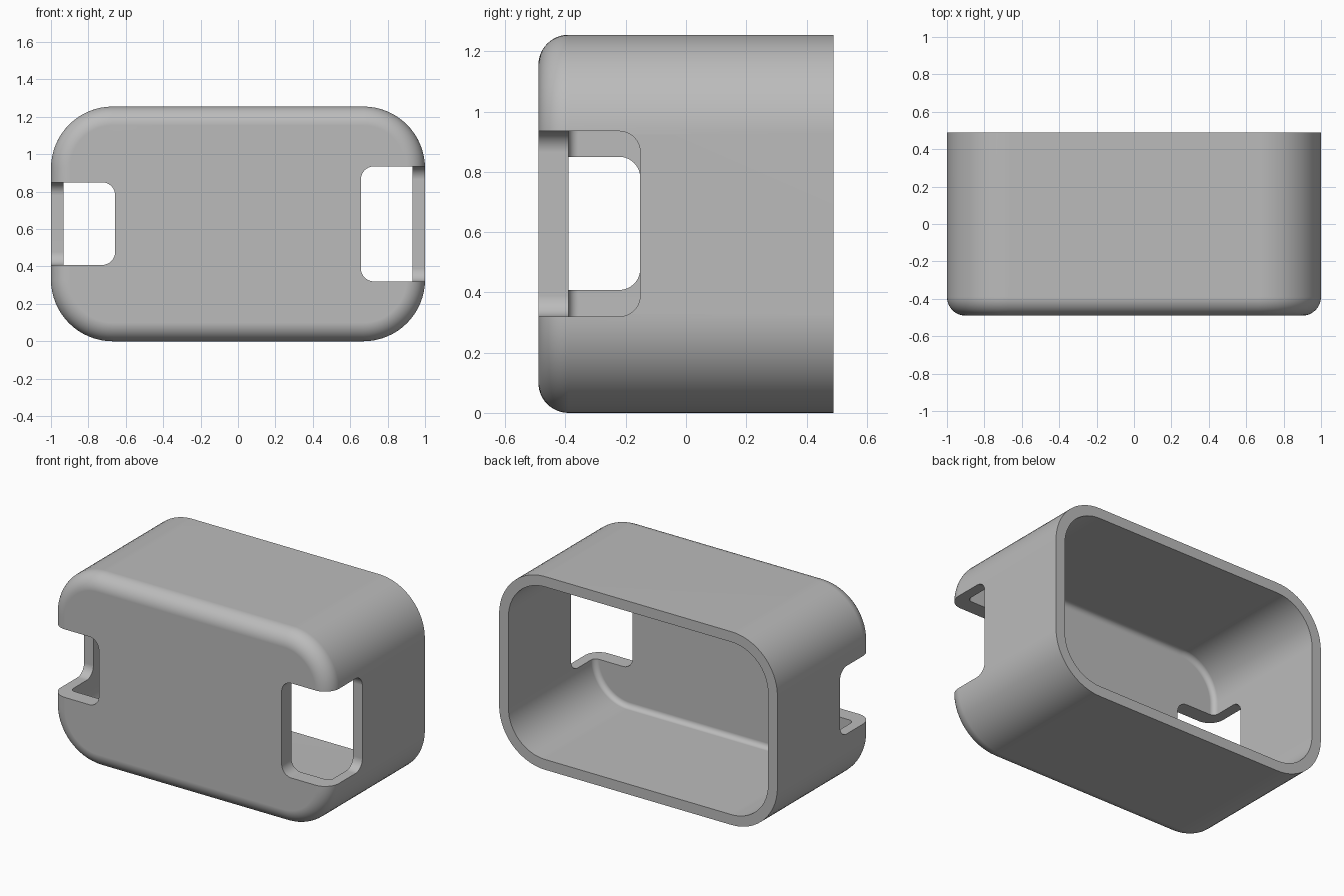
import bpy, bmesh
from math import sin, cos, pi
from mathutils import Vector

cube = bpy.data.objects.get("Cube")
if cube:
    bpy.data.objects.remove(cube)

HALF_X, HALF_Y, HEIGHT = 1.0, 0.49, 1.255
CORNER, FILLET = 0.33, 0.1
SIDE_WALL, FRONT_WALL = 0.067, 0.1
STEPS = 16

grey = bpy.data.materials.new("grey plastic")
grey.use_nodes = True
colour = (0.5, 0.5, 0.5, 1)
grey.diffuse_color = colour
grey.node_tree.nodes["Principled BSDF"].inputs["Base Color"].default_value = colour


def rounded_rect(a0, a1, b0, b1, r):
    """Corner arcs of a rounded rectangle as 2D points."""
    centres = [(a1 - r, b1 - r), (a0 + r, b1 - r), (a0 + r, b0 + r), (a1 - r, b0 + r)]
    return [(ca + r * cos(t), cb + r * sin(t))
            for q, (ca, cb) in enumerate(centres)
            for t in [(q + i / STEPS) * pi / 2 for i in range(STEPS + 1)]]


def loft(name, rings):
    """Closed solid through rings of equal point count, capped at both ends."""
    bm = bmesh.new()
    loops = [[bm.verts.new(p) for p in ring] for ring in rings]
    for lo, hi in zip(loops, loops[1:]):
        for i in range(len(lo)):
            j = (i + 1) % len(lo)
            bm.faces.new((lo[i], lo[j], hi[j], hi[i]))
    bm.faces.new(loops[0])
    bm.faces.new(loops[-1])
    bmesh.ops.recalc_face_normals(bm, faces=bm.faces)
    mesh = bpy.data.meshes.new(name)
    bm.to_mesh(mesh)
    bm.free()
    mesh.materials.append(grey)
    obj = bpy.data.objects.new(name, mesh)
    bpy.context.collection.objects.link(obj)
    return obj


def shell_ring(inset, y):
    pts = rounded_rect(-HALF_X + inset, HALF_X - inset, inset, HEIGHT - inset, CORNER - inset)
    return [Vector((x, y, z)) for x, z in pts]


def filleted_rings(inset, front, r, steps):
    """Rings from the flat front, around the fillet, to the open back."""
    arc = [i / steps * pi / 2 for i in range(steps + 1)]
    return [shell_ring(inset + r * (1 - sin(t)), front + r * (1 - cos(t))) for t in arc] \
        + [shell_ring(inset, HALF_Y)]


# Hollow case, open at the back
outer = filleted_rings(0, -HALF_Y, FILLET, 12)
inner = filleted_rings(SIDE_WALL, -HALF_Y + FRONT_WALL, FILLET - SIDE_WALL, 6)
case = loft("case", outer + inner[::-1])


# Wrap-around corner openings: one cut through the front wall, one through the side wall
def cut_opening(side, z0, z1):
    front = rounded_rect(0.657, 1.3, z0, z1, 0.07)
    flank = rounded_rect(-0.8, -0.152, z0, z1, 0.07)
    cutters = [
        loft("front_cutter", [[(side * x, y, z) for x, z in front] for y in (-0.6, -0.33)]),
        loft("side_cutter", [[(side * x, y, z) for y, z in flank] for x in (0.87, 1.2)]),
    ]
    for cutter in cutters:
        cutter.hide_render = True
        mod = case.modifiers.new("opening", 'BOOLEAN')
        mod.operation = 'DIFFERENCE'
        mod.solver = 'EXACT'
        mod.object = cutter
        bpy.ops.object.modifier_apply(modifier=mod.name)
        bpy.data.objects.remove(cutter)


bpy.ops.object.select_all(action='DESELECT')
bpy.context.view_layer.objects.active = case
case.select_set(True)
cut_opening(1, 0.32, 0.935)
cut_opening(-1, 0.408, 0.85)

# Smooth rounds, crisp rims
bpy.ops.object.shade_smooth_by_angle(angle=pi / 6)
weighted = case.modifiers.new("weighted_normals", 'WEIGHTED_NORMAL')
weighted.keep_sharp = True
